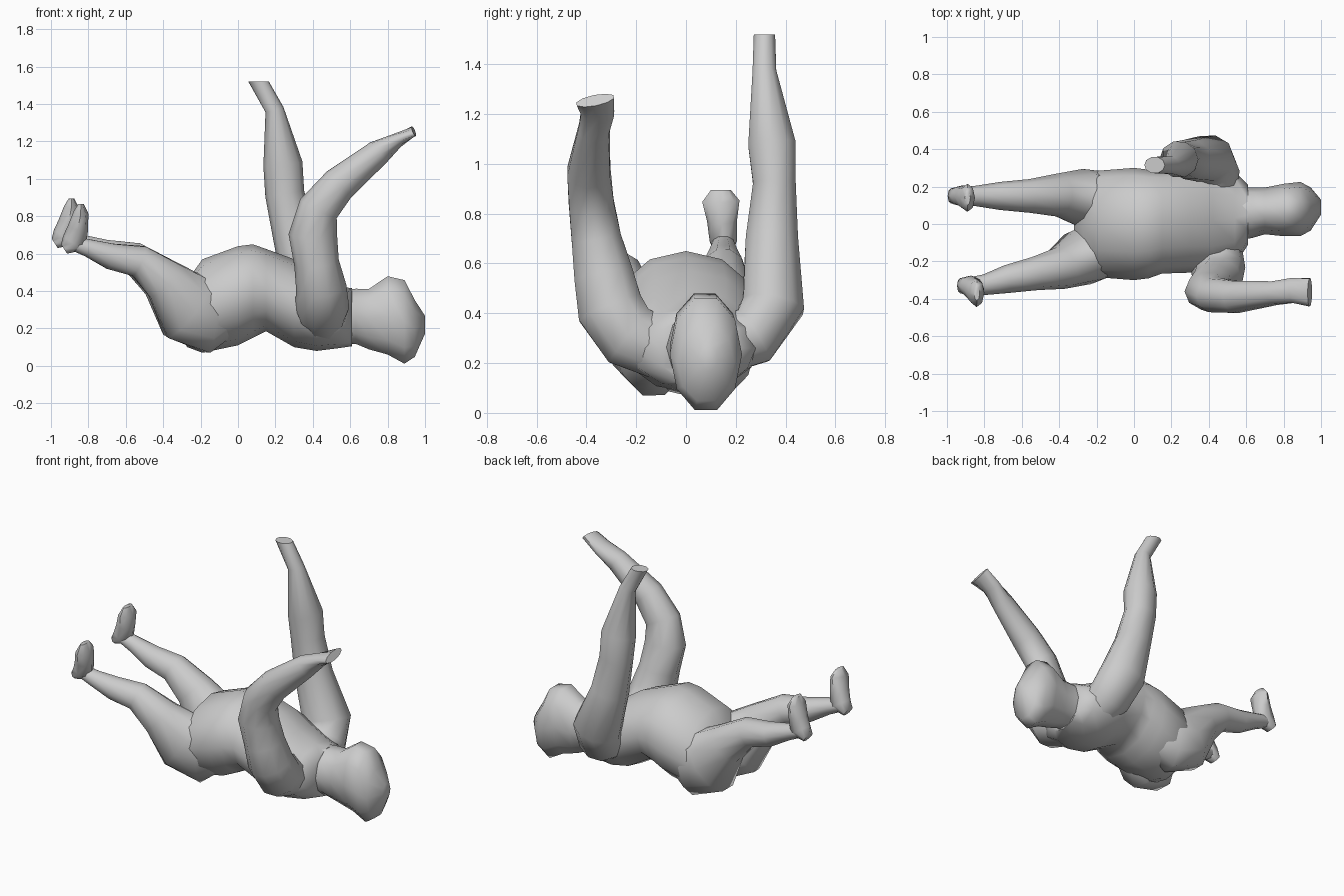
import bpy, bmesh, math
from mathutils import Vector


def loft(name, rings, ref, axis=None, sides=12):
    """Skin elliptical rings (x, y, z, radius along ref, radius across, [own axis])."""
    ref = Vector(ref)
    pts = [Vector(r[:3]) for r in rings]
    bm = bmesh.new()
    loops = []
    for i, (p, r) in enumerate(zip(pts, rings)):
        if len(r) > 5:
            t = Vector(r[5])
        elif axis:
            t = Vector(axis)
        else:
            t = pts[min(i + 1, len(pts) - 1)] - pts[max(i - 1, 0)]
        t.normalize()
        u = (ref - t * ref.dot(t)).normalized()
        v = t.cross(u)
        loops.append([bm.verts.new(p + u * r[3] * math.cos(a) + v * r[4] * math.sin(a))
                      for a in (2 * math.pi * k / sides for k in range(sides))])
    for a, b in zip(loops, loops[1:]):
        for k in range(sides):
            n = (k + 1) % sides
            bm.faces.new((a[k], a[n], b[n], b[k]))
    bm.faces.new(loops[0][::-1])
    bm.faces.new(loops[-1])
    bmesh.ops.recalc_face_normals(bm, faces=bm.faces)
    me = bpy.data.meshes.new(name)
    bm.to_mesh(me)
    bm.free()
    ob = bpy.data.objects.new(name, me)
    bpy.context.collection.objects.link(ob)
    bpy.ops.object.select_all(action='DESELECT')
    bpy.context.view_layer.objects.active = ob
    ob.select_set(True)
    bpy.ops.object.shade_smooth_by_angle(angle=math.radians(60))
    return ob


X, Y, Z = (1, 0, 0), (0, 1, 0), (0, 0, 1)

# torso, hips to shoulders
loft("torso", [
    (-0.32, -0.01, 0.25, 0.12, 0.09), (-0.27, -0.01, 0.28, 0.23, 0.18),
    (-0.19, 0.00, 0.32, 0.285, 0.25),
    (0.00, 0.00, 0.375, 0.30, 0.265), (0.08, 0.00, 0.40, 0.29, 0.25),
    (0.15, 0.01, 0.405, 0.275, 0.22), (0.30, 0.02, 0.335, 0.28, 0.235),
    (0.42, 0.02, 0.285, 0.28, 0.205), (0.54, 0.03, 0.26, 0.25, 0.165),
    (0.61, 0.05, 0.26, 0.16, 0.155)], Y, X)

# neck and head
loft("head", [
    (0.50, 0.05, 0.26, 0.15, 0.15), (0.63, 0.06, 0.265, 0.135, 0.155),
    (0.70, 0.07, 0.25, 0.125, 0.17), (0.80, 0.075, 0.27, 0.14, 0.22),
    (0.89, 0.08, 0.235, 0.145, 0.235), (0.945, 0.08, 0.20, 0.115, 0.16),
    (1.00, 0.09, 0.22, 0.04, 0.05)], Y, X, sides=10)

# forward arm, bent towards the head
loft("right_arm", [
    (0.45, -0.08, 0.25, 0.12, 0.13), (0.45, -0.23, 0.31, 0.145, 0.14),
    (0.445, -0.305, 0.42, 0.135, 0.14), (0.42, -0.33, 0.55, 0.12, 0.125),
    (0.40, -0.36, 0.70, 0.13, 0.105),
    (0.43, -0.38, 0.84, 0.11, 0.095), (0.54, -0.39, 0.97, 0.095, 0.09),
    (0.75, -0.37, 1.14, 0.07, 0.065), (0.85, -0.355, 1.205, 0.04, 0.07),
    (0.94, -0.365, 1.255, 0.025, 0.08)], X, sides=10)

# far arm, pointing up
loft("left_arm", [
    (0.43, 0.08, 0.26, 0.12, 0.13), (0.42, 0.27, 0.31, 0.145, 0.125),
    (0.39, 0.35, 0.43, 0.15, 0.13), (0.30, 0.345, 0.70, 0.115, 0.11),
    (0.25, 0.355, 0.92, 0.105, 0.09), (0.24, 0.345, 1.08, 0.105, 0.10),
    (0.195, 0.315, 1.37, 0.05, 0.05),
    (0.11, 0.315, 1.52, 0.055, 0.045, Z)], X, sides=10)

# legs and feet share one profile with per-side spread and reach
LEG = [(-0.05, 0.30, 0.10, 0.14), (-0.15, 0.275, 0.15, 0.215), (-0.27, 0.31, 0.155, 0.2),
       (-0.39, 0.455, 0.115, 0.125), (-0.53, 0.56, 0.09, 0.09), (-0.68, 0.585, 0.075, 0.073),
       (-0.80, 0.63, 0.055, 0.05), (-0.88, 0.655, 0.045, 0.04)]
for side, ys, reach, lean in (
        ("right", (-0.12, -0.13, -0.175, -0.235, -0.265, -0.295, -0.325, -0.33), 0.0, -0.04),
        ("left", (0.12, 0.13, 0.14, 0.155, 0.15, 0.15, 0.15, 0.15), 0.05, -0.01)):
    up = 0.03 * (reach > 0)
    loft(side + "_leg", [(x - reach * i / 7, y, z + up * i / 7, a, b)
                         for i, ((x, z, a, b), y) in enumerate(zip(LEG, ys))], Y, sides=10)
    yf = ys[-1]
    loft(side + "_foot", [
        (-0.93 - reach, yf, 0.625 + up, 0.04, 0.03),
        (-0.875 - reach, yf, 0.66 + up, 0.055, 0.07),
        (-0.855 - reach, yf + lean * 0.5, 0.74 + up, 0.06, 0.055),
        (-0.84 - reach, yf + lean, 0.82 + up, 0.075, 0.04),
        (-0.84 - reach, yf + lean, 0.865 + up, 0.04, 0.015)], Y, sides=8)
